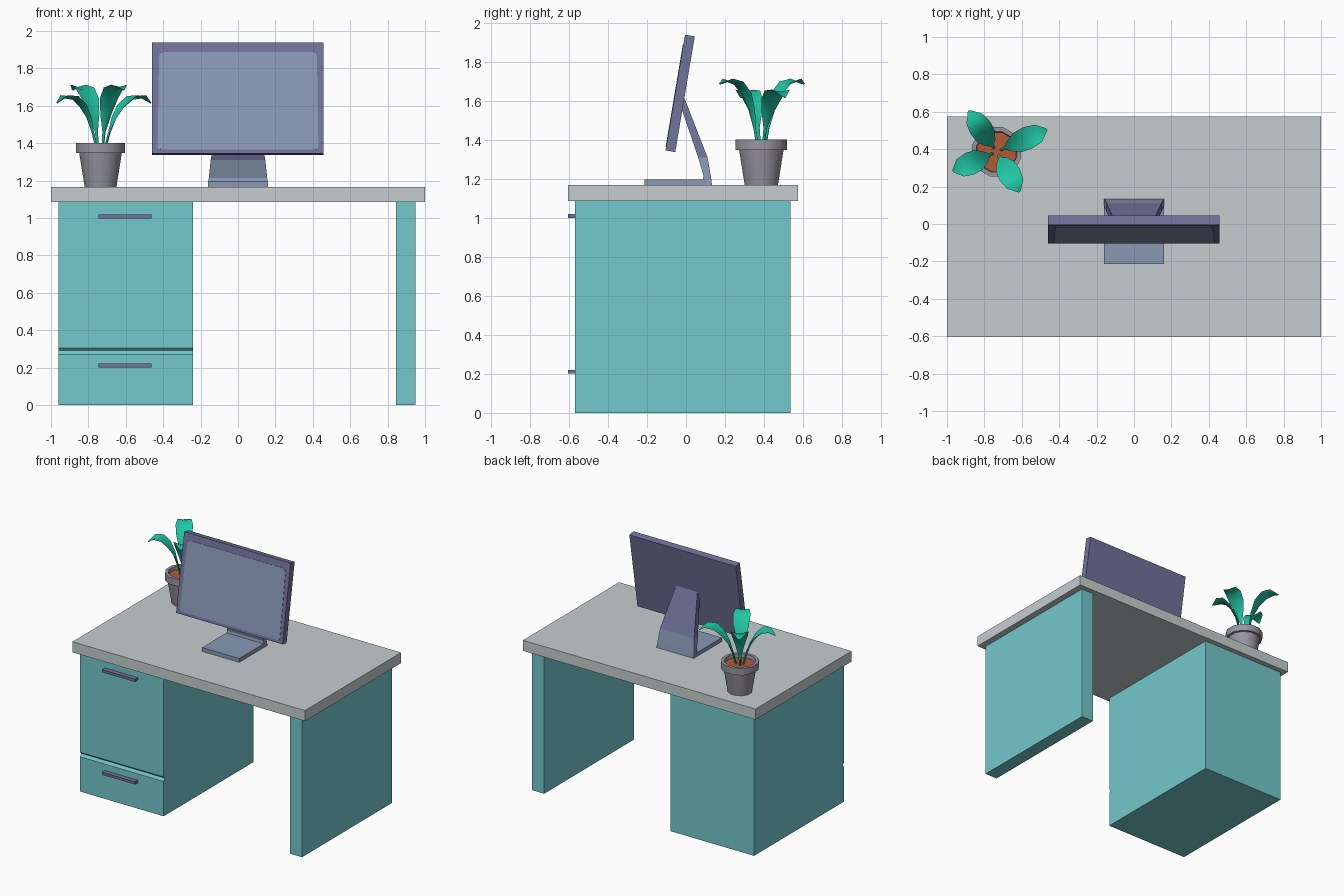
import bpy, bmesh, math
from mathutils import Vector

if "Cube" in bpy.data.objects:
    bpy.data.objects.remove(bpy.data.objects["Cube"])


def mat(name, r, g, b):
    m = bpy.data.materials.new(name)
    lin = [(c / 255 / 12.92) if c < 11 else ((c / 255 + 0.055) / 1.055) ** 2.4 for c in (r, g, b)]
    m.diffuse_color = (*lin, 1)
    m.use_nodes = True
    m.node_tree.nodes["Principled BSDF"].inputs["Base Color"].default_value = m.diffuse_color
    return m


TEAL = mat("teal paint", 116, 200, 203)
TOP = mat("pale grey", 198, 206, 207)
PURPLE = mat("purple grey", 114, 114, 155)
BLUE = mat("blue grey", 137, 152, 179)
POT = mat("pot grey", 152, 149, 160)
SOIL = mat("brown soil", 178, 90, 55)
LEAF = mat("leaf green", 33, 198, 165)


def finish(name, bm, *mats, smooth=None):
    bmesh.ops.recalc_face_normals(bm, faces=bm.faces)
    me = bpy.data.meshes.new(name)
    bm.to_mesh(me)
    bm.free()
    ob = bpy.data.objects.new(name, me)
    bpy.context.collection.objects.link(ob)
    for m in mats:
        me.materials.append(m)
    if smooth:
        bpy.ops.object.select_all(action='DESELECT')
        ob.select_set(True)
        bpy.context.view_layer.objects.active = ob
        bpy.ops.object.shade_smooth_by_angle(angle=math.radians(smooth))
    return ob


def loft(name, rings, *mats, smooth=None):
    """Skin a list of equal-length point rings and cap both ends."""
    bm = bmesh.new()
    vs = [[bm.verts.new(p) for p in r] for r in rings]
    n = len(vs[0])
    for a, b in zip(vs, vs[1:]):
        for i in range(n):
            j = (i + 1) % n
            bm.faces.new((a[i], a[j], b[j], b[i]))
    bm.faces.new(vs[0])
    bm.faces.new(vs[-1])
    return finish(name, bm, *mats, smooth=smooth)


def prism(name, yz, x0, x1, m):
    return loft(name, [[(x, y, z) for y, z in yz] for x in (x0, x1)], m)


def box(name, x0, x1, y0, y1, z0, z1, m):
    return prism(name, [(y0, z0), (y1, z0), (y1, z1), (y0, z1)], x0, x1, m)


# Desk: top, drawer cabinet with a V groove, side panel, handles
box("desk_top", -1, 1, -0.605, 0.575, 1.085, 1.167, TOP)
prism("drawer_cabinet", [(-0.57, 0), (0.535, 0), (0.535, 1.085), (-0.57, 1.085),
                         (-0.57, 0.306), (-0.555, 0.291), (-0.57, 0.271)], -0.96, -0.24, TEAL)
box("side_panel", 0.845, 0.95, -0.57, 0.535, 0, 1.085, TEAL)
for name, z in (("upper_handle", 1.008), ("lower_handle", 0.211)):
    box(name, -0.745, -0.463, -0.605, -0.568, z - 0.01, z + 0.01, PURPLE)

# Monitor: tilted slab with a screen plate on its front
corner = Vector((0, -0.105, 1.345))
up = Vector((0, 0.1, 0.593))
back = Vector((0, 0.05, -0.0085))
prism("monitor_frame", [tuple(p.yz) for p in (corner, corner + back, corner + back + up, corner + up)],
      -0.459, 0.456, PURPLE)
half = [(0.405, 0.035), (0.425, 0.04), (0.43, 0.06), (0.422, 0.87), (0.417, 0.9), (0.395, 0.915)]
outline = half + [(-x, t) for x, t in reversed(half)]
loft("screen", [[corner + Vector((x, 0, 0)) + up * t + back * d for x, t in outline]
                for d in (-0.05, 0.05)], BLUE)

# Monitor stand: base plate and leaning arm, tapered to the top
box("stand_base", -0.16, 0.16, -0.213, 0.1, 1.167, 1.197, BLUE)
arm = [(1.167, 0.08, 0.134, 0.16), (1.215, 0.09, 0.127, 0.156), (1.31, 0.062, 0.11, 0.146),
       (1.58, -0.03, 0.005, 0.098), (1.62, -0.045, -0.012, 0.09)]
ob = loft("stand_arm", [[(-w, f, z), (w, f, z), (w, b, z), (-w, b, z)] for z, f, b, w in arm],
          PURPLE, BLUE)
for p in ob.data.polygons:
    p.material_index = 1 if p.center.z < 1.32 else 0

# Flower pot: turned profile
PX, PY = -0.735, 0.386


def ring(r, z, n=12):
    return [(PX + r * math.cos((i + .5) * 2 * math.pi / n),
             PY + r * math.sin((i + .5) * 2 * math.pi / n), z) for i in range(n)]


loft("flower_pot", [ring(r, z) for r, z in ((0.088, 1.167), (0.118, 1.348), (0.136, 1.348), (0.136, 1.402),
                                            (0.112, 1.402), (0.106, 1.36))], POT, smooth=35)
loft("soil", [ring(0.108, 1.36), ring(0.108, 1.376)], SOIL)

# Leaves: thin stem widening into an arched, slightly folded blade
LOW = [(0.025, 1.37), (0.05, 1.46), (0.085, 1.535), (0.13, 1.595), (0.18, 1.635), (0.23, 1.642), (0.28, 1.615)]
HIGH = [(0.025, 1.37), (0.042, 1.46), (0.07, 1.55), (0.11, 1.63), (0.16, 1.682), (0.21, 1.698), (0.26, 1.685)]
WIDTH = [0.007, 0.01, 0.034, 0.056, 0.062, 0.05, 0.006]


def leaf(name, angle, path, reach):
    out = Vector((math.cos(angle), math.sin(angle), 0))
    side = Vector((-out.y, out.x, 0))
    pts = [Vector((PX, PY, z)) + out * (r * reach) for r, z in path]
    rings = []
    for i, p in enumerate(pts):
        t = (pts[min(i + 1, 6)] - pts[max(i - 1, 0)]).normalized()
        n = t.cross(side).normalized()
        w, lift = WIDTH[i], n * WIDTH[i] * 0.3
        th = 0.007 if i < 2 else 0.003
        rings.append([p - side * w + lift, p + n * th, p + side * w + lift, p - n * th])
    loft(name, rings, LEAF, smooth=60)


leaf("leaf_right", math.radians(24), LOW, 1.05)
leaf("leaf_back", math.radians(124), HIGH, 1.02)
leaf("leaf_left", math.radians(204), LOW, 0.91)
leaf("leaf_front", math.radians(300), HIGH, 0.95)
